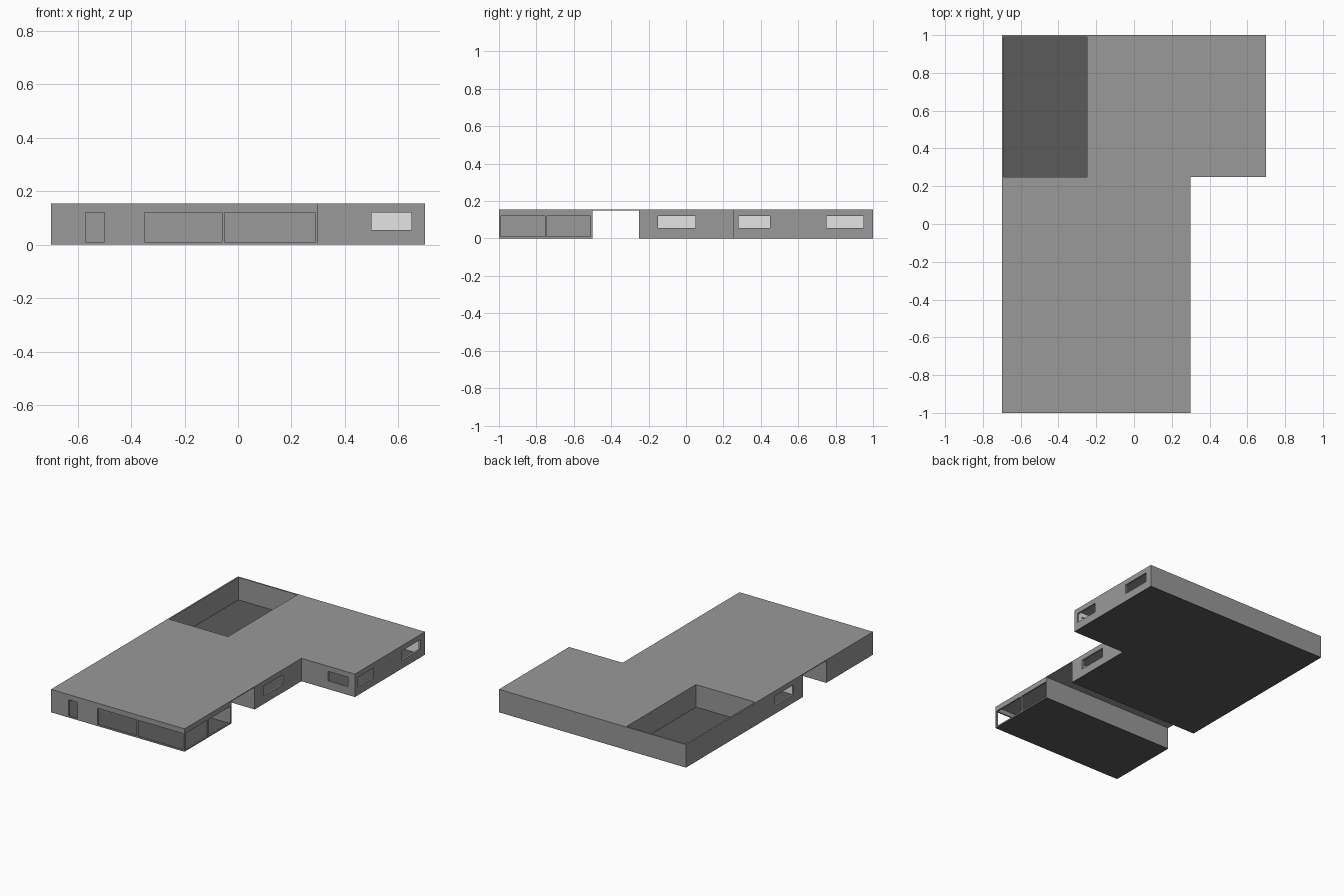
import bpy, bmesh

if "Cube" in bpy.data.objects:
    bpy.data.objects.remove(bpy.data.objects["Cube"])


def material(name, v):
    m = bpy.data.materials.new(name)
    m.diffuse_color = (v, v, v, 1)
    m.use_nodes = True
    m.node_tree.nodes["Principled BSDF"].inputs["Base Color"].default_value = m.diffuse_color
    return m


GREY = material("grey_concrete", 0.32)
DARK = material("dark_floor", 0.105)
LIGHT = material("light_plaster", 0.78)
Z0, Z1, TOP = 0.003, 0.15, 0.155
T = 0.01        # wall thickness
L = 0.003       # plaster thickness


def boxes(name, parts, mat):
    """One object from (x0, x1, y0, y1, z0, z1) boxes."""
    bm = bmesh.new()
    for x0, x1, y0, y1, z0, z1 in parts:
        vs = bmesh.ops.create_cube(bm, size=1)["verts"]
        for v in vs:
            v.co = ((x0 + x1) / 2 + v.co.x * (x1 - x0),
                    (y0 + y1) / 2 + v.co.y * (y1 - y0),
                    (z0 + z1) / 2 + v.co.z * (z1 - z0))
    me = bpy.data.meshes.new(name)
    bm.to_mesh(me)
    bm.free()
    me.materials.append(mat)
    ob = bpy.data.objects.new(name, me)
    bpy.context.collection.objects.link(ob)
    return ob


def wall(name, axis, a, b, c, inward=1, holes=(), mat=GREY, top=Z1, thick=T):
    """Wall along axis from a to b, outer face at c, with (start, end, z0, z1) holes."""
    spans, p = [], a
    for h0, h1, lo, hi in holes:
        spans += [(p, h0, Z0, top), (h0, h1, Z0, lo), (h0, h1, hi, top)]
        p = h1
    spans.append((p, b, Z0, top))
    c0, c1 = sorted((c, c + inward * thick))
    parts = []
    for s0, s1, lo, hi in spans:
        if s1 - s0 > 1e-5:
            parts.append((s0, s1, c0, c1, lo, hi) if axis == "x"
                         else (c0, c1, s0, s1, lo, hi))
    return boxes(name, parts, mat)


def lined_wall(name, axis, a, b, c, inward=1, holes=()):
    """Grey wall with light plaster on its inner side."""
    wall(name, axis, a, b, c, inward, holes)
    wall(name + "_plaster", axis, a + T, b - T, c + inward * T, inward, holes, LIGHT, thick=L)


# Floors and roof
boxes("front_floor", [(-.7, .3, -1, -.5, 0, Z0)], DARK)
boxes("main_floor", [(-.7, .3, -.25, 1, 0, Z0), (.3, .7, .25, 1, 0, Z0)], DARK)
boxes("roof", [(-.7, .3, -1, .25, Z1, TOP), (-.25, .7, .25, 1, Z1, TOP)], GREY)

# Front block, with door, large front openings and side openings
wall("front_wall", "x", -.7, .3, -1, 1,
     [(-.57, -.5, .01, .12), (-.35, -.06, .01, .12), (-.05, .29, .01, .12)])
wall("front_right_wall", "y", -1 + T, -.5, .3, -1,
     [(-.99, -.755, .01, .12), (-.745, -.51, .01, .12)])
wall("front_left_wall", "y", -1, -.5, -.7, 1)
wall("front_back_wall", "x", -.7, .3, -.5, -1)

# Main block and wing
side = [(-.15, .05, .055, .12)]
lined_wall("passage_wall", "x", -.7, .3, -.25, 1)
lined_wall("main_right_wall", "y", -.25, .25 + T, .3, -1, side)
lined_wall("main_left_wall", "y", -.25, .25, -.7, 1, side)
lined_wall("wing_front_wall", "x", .3 - T, .7, .25, 1, [(.5, .65, .055, .12)])
lined_wall("wing_right_wall", "y", .25, 1, .7, -1,
           [(.28, .45, .055, .12), (.75, .95, .055, .12)])
lined_wall("wing_back_wall", "x", -.25, .7, 1, -1)

# Open courtyard
wall("court_left_wall", "y", .25, 1, -.7, 1, top=TOP)
wall("court_back_wall", "x", -.7, -.25, 1, -1, top=TOP)
lined_wall("court_right_wall", "y", .25, 1, -.25, 1)
lined_wall("court_front_wall", "x", -.7, -.25, .25, -1)

# Inner partitions
wall("hall_partition", "y", -.24, .55, -.12, mat=LIGHT)
wall("room_partition", "x", -.12, .3, .55, mat=LIGHT)
